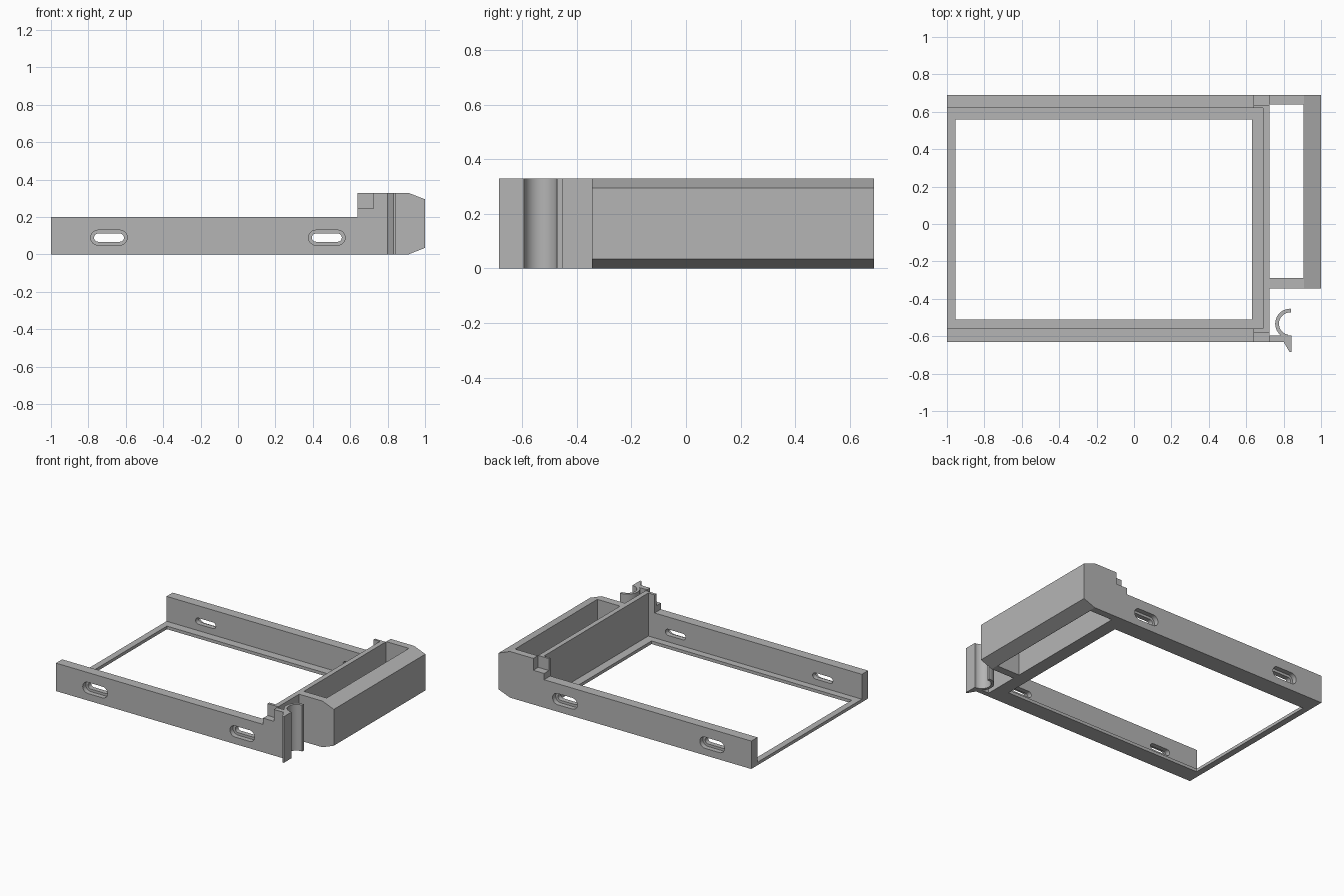
import bpy
import bmesh
from math import cos, sin, pi, radians
from mathutils import Vector

if "Cube" in bpy.data.objects:
    bpy.data.objects.remove(bpy.data.objects["Cube"])

grey = bpy.data.materials.new("plain grey")
grey.use_nodes = True
colour = (0.46, 0.46, 0.46, 1)
grey.diffuse_color = colour
grey.node_tree.nodes["Principled BSDF"].inputs["Base Color"].default_value = colour

# Main heights and positions
TOP, RAIL, STEP, LIP = 0.33, 0.2, 0.245, 0.022
WALL_IN, WALL_OUT = 0.69, 0.725
FRONT, FRONT_IN, BACK_IN, BACK = -0.63, -0.56, 0.62, 0.69


def prism(name, points, axis, low, high):
    """Extrude a flat outline along y (points are x, z) or z (points are x, y)."""
    bm = bmesh.new()
    place = (lambda a, b: (a, low, b)) if axis == "y" else (lambda a, b: (a, b, low))
    shift = Vector((0, high - low, 0)) if axis == "y" else Vector((0, 0, high - low))
    face = bm.faces.new([bm.verts.new(place(*p)) for p in points])
    result = bmesh.ops.extrude_face_region(bm, geom=[face], use_keep_orig=True)
    moved = [v for v in result["geom"] if isinstance(v, bmesh.types.BMVert)]
    bmesh.ops.translate(bm, vec=shift, verts=moved)
    bmesh.ops.recalc_face_normals(bm, faces=bm.faces)
    mesh = bpy.data.meshes.new(name)
    bm.to_mesh(mesh)
    bm.free()
    mesh.materials.append(grey)
    obj = bpy.data.objects.new(name, mesh)
    bpy.context.collection.objects.link(obj)
    return obj


def rect(x0, x1, y0, y1):
    return [(x0, y0), (x1, y0), (x1, y1), (x0, y1)]


def arc(cx, cy, r, start, end, n):
    angles = [radians(start + (end - start) * i / n) for i in range(n + 1)]
    return [(cx + r * cos(a), cy + r * sin(a)) for a in angles]


def cut(obj, cutters):
    """Subtract the cutters, bake the result and remove them."""
    for c in cutters:
        c.hide_render = True
        mod = obj.modifiers.new("cut", "BOOLEAN")
        mod.operation, mod.solver, mod.object = "DIFFERENCE", "EXACT", c
    bpy.context.view_layer.update()
    graph = bpy.context.evaluated_depsgraph_get()
    baked = bpy.data.meshes.new_from_object(obj.evaluated_get(graph))
    obj.modifiers.clear()
    obj.data = baked
    for c in cutters:
        bpy.data.objects.remove(c)


def smooth(obj):
    bpy.ops.object.select_all(action="DESELECT")
    obj.select_set(True)
    bpy.context.view_layer.objects.active = obj
    bpy.ops.object.shade_smooth_by_angle(angle=radians(30))


def slot(x, radius, low, high):
    """Rounded slot cutter running along y."""
    half, z = 0.058, 0.09
    outline = arc(x + half, z, radius, -90, 90, 12) + arc(x - half, z, radius, 90, 270, 12)
    return prism("slot_cutter", outline, "y", low, high)


# Side rails with a raised step and two counterbored slots each
rail_outline = [(-1, 0), (WALL_OUT, 0), (WALL_OUT, STEP), (0.64, STEP), (0.64, RAIL), (-1, RAIL)]
for name, inner, outer in (("front_rail", FRONT_IN, FRONT), ("back_rail", BACK_IN, BACK)):
    rail = prism(name, rail_outline, "y", min(inner, outer), max(inner, outer))
    side = 1 if outer > 0 else -1
    cutters = []
    for x in (-0.69, 0.475):
        cutters.append(slot(x, 0.022, *sorted((inner - side * 0.05, outer + side * 0.05))))
        cutters.append(slot(x, 0.04, *sorted((outer - side * 0.035, outer + side * 0.05))))
    cut(rail, cutters)
    smooth(rail)

# Thin supporting lip around the open floor
lip = prism("floor_lip", rect(-1, WALL_IN, FRONT_IN, BACK_IN), "z", 0, LIP)
cut(lip, [prism("floor_cutter", rect(-0.955, 0.63, -0.51, 0.56), "z", -0.1, 0.1)])

# Tall end wall and its corner returns
prism("end_wall", rect(WALL_IN, WALL_OUT, FRONT_IN, BACK_IN), "z", 0, TOP)
prism("front_wall_return", rect(0.64, WALL_OUT, -0.58, FRONT_IN), "z", STEP, TOP)
prism("back_wall_return", rect(0.64, WALL_OUT, BACK_IN, 0.635), "z", STEP, TOP)

# Side compartment, open through, with bevelled outer edges
box_outline = [(WALL_OUT, 0), (0.91, 0), (1, 0.035), (1, 0.295), (0.91, TOP), (WALL_OUT, TOP)]
box = prism("side_compartment", box_outline, "y", -0.345, BACK)
cut(box, [prism("compartment_cutter", rect(0.6, 0.905, -0.29, 0.64), "z", -0.1, 0.5)])

# Hooked arm beside the clip
arm = [(WALL_OUT, FRONT), (0.8, FRONT), (0.832, -0.685), (0.842, -0.685), (0.842, -0.595), (WALL_OUT, -0.595)]
prism("hook_arm", arm, "z", 0, TOP)

# Round spring clip, open toward the outside
clip_outline = arc(0.835, -0.533, 0.08, 86, 260, 28) + arc(0.835, -0.533, 0.06, 260, 86, 28)
smooth(prism("round_clip", clip_outline, "z", 0, TOP))
